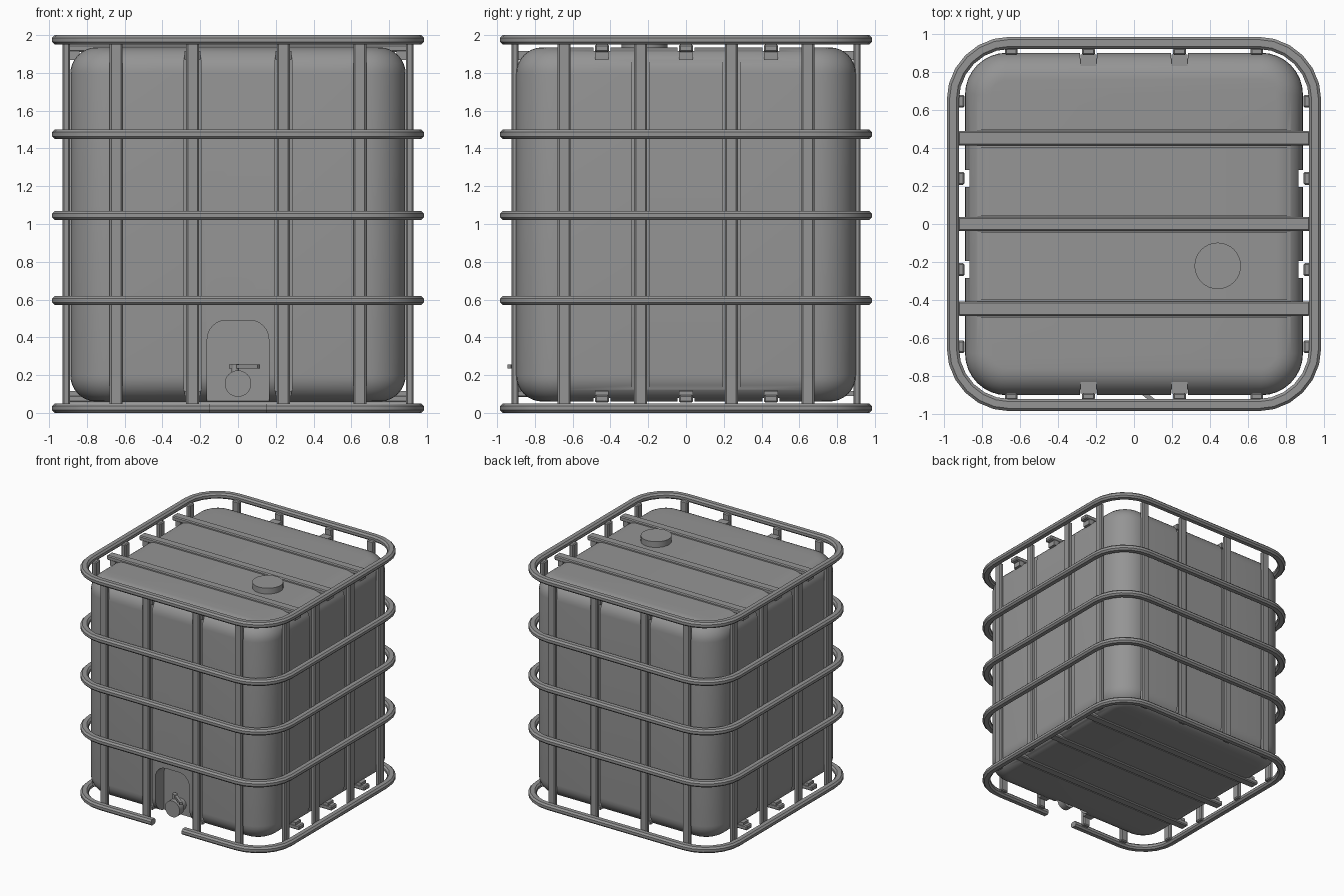
import bpy, bmesh, math
from mathutils import Vector, Matrix

if "Cube" in bpy.data.objects:
    bpy.data.objects.remove(bpy.data.objects["Cube"], do_unlink=True)

grey = bpy.data.materials.new("plain_grey")
grey.use_nodes = True
grey.diffuse_color = (0.3, 0.3, 0.3, 1)
grey.node_tree.nodes["Principled BSDF"].inputs["Base Color"].default_value = (0.3, 0.3, 0.3, 1)


def finish(name, bm, smooth=True):
    bmesh.ops.recalc_face_normals(bm, faces=bm.faces)
    mesh = bpy.data.meshes.new(name)
    bm.to_mesh(mesh)
    bm.free()
    mesh.materials.append(grey)
    obj = bpy.data.objects.new(name, mesh)
    bpy.context.collection.objects.link(obj)
    if smooth:
        shade(obj)
    return obj


def shade(obj):
    bpy.ops.object.select_all(action="DESELECT")
    obj.select_set(True)
    bpy.context.view_layer.objects.active = obj
    bpy.ops.object.shade_smooth_by_angle(angle=math.radians(35))


def box(name, lo, hi, bevel=0.0):
    lo, hi = Vector(lo), Vector(hi)
    bm = bmesh.new()
    bmesh.ops.create_cube(bm, size=1)
    bmesh.ops.transform(bm, verts=bm.verts,
                        matrix=Matrix.Translation((lo + hi) / 2) @ Matrix.Diagonal((*(hi - lo), 1)))
    if bevel:
        bmesh.ops.bevel(bm, geom=bm.edges[:], offset=bevel, segments=1, affect="EDGES")
    return finish(name, bm, False)


def cylinder(name, radius, start, end, sides=32):
    start, end = Vector(start), Vector(end)
    axis = end - start
    bm = bmesh.new()
    bmesh.ops.create_cone(bm, cap_ends=True, segments=sides, radius1=radius, radius2=radius, depth=axis.length)
    turn = axis.to_track_quat("Z", "Y").to_matrix().to_4x4()
    bmesh.ops.transform(bm, verts=bm.verts, matrix=Matrix.Translation((start + end) / 2) @ turn)
    return finish(name, bm)


def rounded_rect(a, b, r, steps):
    """Outline points and outward corner arcs, starting at the +x +y corner."""
    pts = []
    for i, (sx, sy) in enumerate([(1, 1), (-1, 1), (-1, -1), (1, -1)]):
        for k in range(steps + 1):
            t = math.pi / 2 * (i + k / steps)
            pts.append((sx * (a - r) + r * math.cos(t), sy * (b - r) + r * math.sin(t)))
    return pts


def skin(bm, loops, closed):
    """Bridge equal vertex loops; cap the ends when open."""
    rows = [[bm.verts.new(p) for p in loop] for loop in loops]
    n = len(rows[0])
    for i in range(len(rows) if closed else len(rows) - 1):
        p, q = rows[i], rows[(i + 1) % len(rows)]
        for j in range(n):
            bm.faces.new((p[j], p[(j + 1) % n], q[(j + 1) % n], q[j]))
    if not closed:
        bm.faces.new(rows[0])
        bm.faces.new(rows[-1])


def ring(name, z, gap=0.0):
    """Rounded square tube with an octagonal section, optionally open at the front."""
    section = [(0.032, 0.011), (0.018, 0.025)]
    section += [(-x, y) for x, y in reversed(section)]
    section += [(-x, -y) for x, y in section]
    loops = []
    for dx, dz in section:
        outline = rounded_rect(0.952 + dx, 0.952 + dx, 0.3 + dx, 6)
        if gap:
            front = -0.952 - dx
            k = len(outline) * 3 // 4
            outline = [(gap, front)] + outline[k:] + outline[:k] + [(-gap, front)]
        loops.append([(x, y, z + dz) for x, y in outline])
    bm = bmesh.new()
    skin(bm, list(zip(*loops)), closed=not gap)
    return finish(name, bm)


# Cage hoops
ring("bottom_hoop", 0.025, gap=0.147)
for i, z in enumerate((0.595, 1.045, 1.475)):
    ring(f"middle_hoop_{i + 1}", z)
ring("top_hoop", 1.975)

# Tank body, lofted from rounded outlines
LOW, HIGH, EDGE = 0.06, 1.935, 0.14
loops = []
for s, base in ((-1, LOW + EDGE), (1, HIGH - EDGE)):
    for k in range(9):
        t = math.pi / 2 * (k / 8 if s > 0 else 1 - k / 8)
        inset = EDGE * (1 - math.cos(t))
        z = base + s * EDGE * math.sin(t)
        loops.append([(x, y, z) for x, y in rounded_rect(0.888 - inset, 0.9 - inset, 0.22 - inset, 8)])
bm = bmesh.new()
skin(bm, loops, closed=False)
tank = finish("tank", bm, False)

# Grooves behind the bars and the valve pocket
UPRIGHTS, CROSSBARS = (-0.645, -0.24, 0.24, 0.645), (-0.445, 0.0, 0.45)
cutters = []
for s in (-1, 1):
    for c in (-0.24, 0.24):
        cutters.append(box("cutter", (c - 0.045, s * 0.95 - 0.08, -1), (c + 0.045, s * 0.95 + 0.08, 3)))
        cutters.append(box("cutter", (s * 0.945 - 0.08, c - 0.045, -1), (s * 0.945 + 0.08, c + 0.045, 3)))
    for c in CROSSBARS:
        mid = HIGH + 0.08 if s > 0 else LOW - 0.08
        cutters.append(box("cutter", (-2, c - 0.045, mid - 0.1), (2, c + 0.045, mid + 0.1)))
bm = bmesh.new()
arch = rounded_rect(0.163, 0.3, 0.1, 6)
skin(bm, [[(x, y, z + 0.19) for x, z in arch] for y in (-1.1, -0.78)], closed=False)
cutters.append(finish("cutter", bm, False))
for c in cutters:
    mod = tank.modifiers.new("cut", "BOOLEAN")
    mod.operation, mod.solver, mod.object = "DIFFERENCE", "EXACT", c
cut_mesh = bpy.data.meshes.new_from_object(
    tank.evaluated_get(bpy.context.evaluated_depsgraph_get()))
tank.modifiers.clear()
tank.data = cut_mesh
for c in cutters:
    bpy.data.objects.remove(c, do_unlink=True)
shade(tank)

# Upright bars on all four sides
for s, front, side in ((-1, "front", "right"), (1, "back", "left")):
    for i, c in enumerate(UPRIGHTS):
        lo, hi = sorted((s * 0.887, s * 0.925))
        box(f"{front}_upright_{i + 1}", (c - 0.034, lo, 0.02), (c + 0.034, hi, 1.97), 0.008)
        lo, hi = sorted((s * 0.89, s * 0.93))
        box(f"{side}_upright_{i + 1}", (lo, c - 0.034, 0.02), (hi, c + 0.034, 1.97), 0.008)

# Crossbars over and under the tank, with end lugs
for level, z0, z1, lug0, lug1 in (("top", 1.91, 1.95, 1.868, 1.915), ("bottom", 0.055, 0.095, 0.09, 0.115)):
    for i, c in enumerate(CROSSBARS):
        box(f"{level}_crossbar_{i + 1}", (-0.925, c - 0.038, z0), (0.925, c + 0.038, z1), 0.008)
        for s in (-1, 1):
            lo, hi = sorted((s * 0.84, s * 0.89))
            box(f"{level}_crossbar_lug", (lo, c - 0.036, lug0), (hi, c + 0.036, lug1))
    for c in (-0.24, 0.24):
        for s in (-1, 1):
            lo, hi = sorted((s * 0.83, s * 0.89))
            box(f"{level}_upright_lug", (c - 0.042, lo, lug0), (c + 0.042, hi, lug1))

# Filler lid
cylinder("filler_lid", 0.122, (0.44, -0.22, 1.9), (0.44, -0.22, 1.985))

# Outlet valve: pipe, cap, stem and lever
cylinder("valve_pipe", 0.05, (0, -0.76, 0.155), (0, -0.86, 0.155))
cylinder("valve_cap", 0.07, (0, -0.84, 0.155), (0, -0.9, 0.155))
cylinder("valve_stem", 0.02, (-0.015, -0.84, 0.18), (-0.015, -0.84, 0.26), 16)
lever = box("valve_lever", (-0.05, -0.012, 0.235), (0.14, 0.012, 0.256))
lever.location = (0, -0.85, 0)
lever.rotation_euler.z = math.radians(-38)
